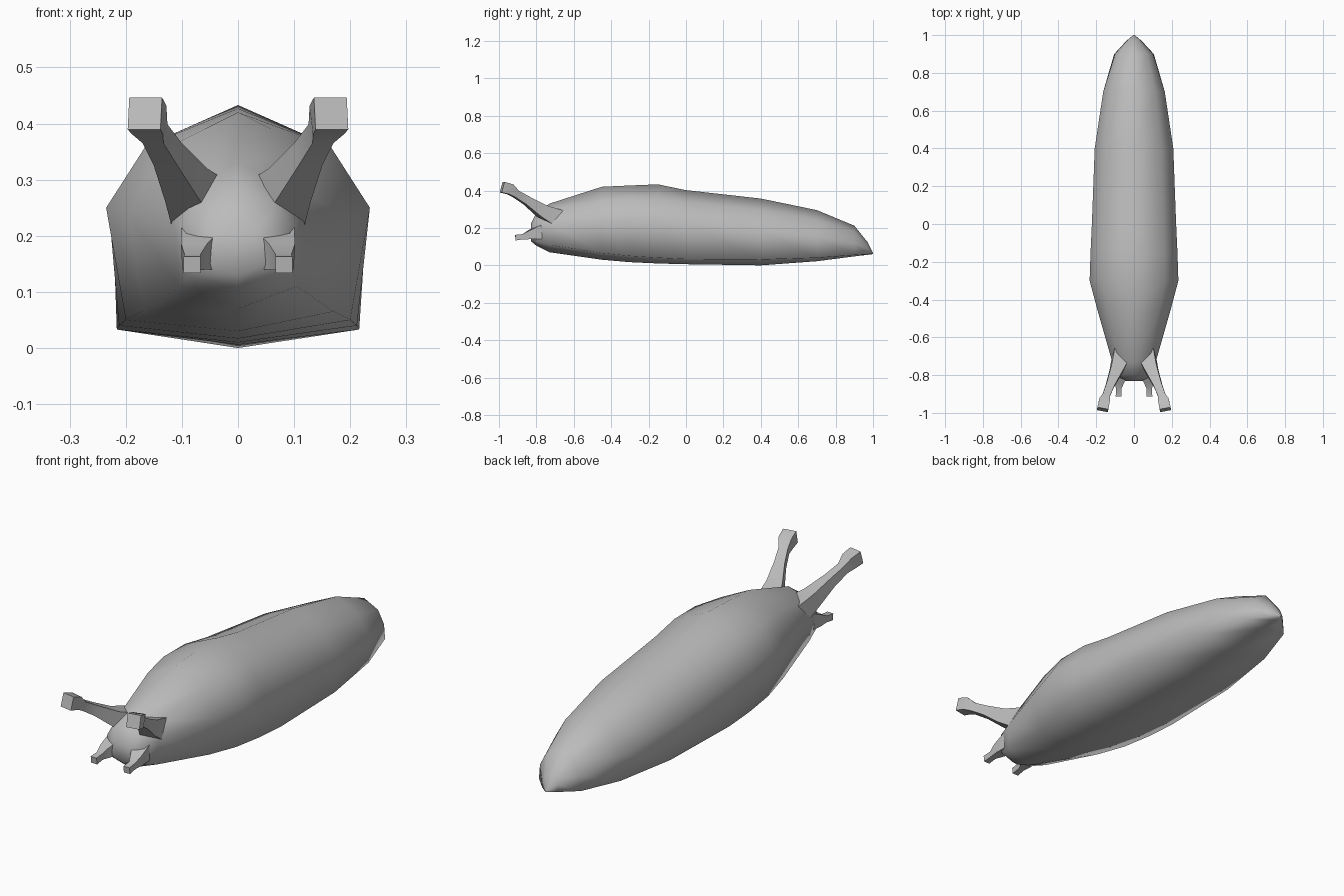
import bpy, bmesh, math
from mathutils import Vector

cube = bpy.data.objects.get("Cube")
if cube:
    bpy.data.objects.remove(cube, do_unlink=True)

skin = bpy.data.materials.new("grey_skin")
skin.use_nodes = True
colour = (0.5, 0.5, 0.5, 1)
skin.diffuse_color = colour
skin.node_tree.nodes["Principled BSDF"].inputs["Base Color"].default_value = colour


def loft(name, rings, smooth_angle):
    """Skin a list of closed rings and cap both ends."""
    bm = bmesh.new()
    loops = [[bm.verts.new(p) for p in ring] for ring in rings]
    for a, b in zip(loops, loops[1:]):
        n = len(a)
        for i in range(n):
            j = (i + 1) % n
            bm.faces.new((a[i], a[j], b[j], b[i]))
    bm.faces.new(loops[0])
    bm.faces.new(loops[-1])
    bmesh.ops.recalc_face_normals(bm, faces=bm.faces)
    mesh = bpy.data.meshes.new(name)
    bm.to_mesh(mesh)
    bm.free()
    mesh.materials.append(skin)
    obj = bpy.data.objects.new(name, mesh)
    bpy.context.collection.objects.link(obj)
    bpy.ops.object.select_all(action='DESELECT')
    obj.select_set(True)
    bpy.context.view_layer.objects.active = obj
    bpy.ops.object.shade_smooth_by_angle(angle=math.radians(smooth_angle))
    return obj


def body_ring(y, top, side_w, side_z, foot_w, foot_z, bottom):
    """Eight-sided section: ridge, shoulders, flanks, foot edges, sole."""
    shoulder = (0.7 * side_w, side_z + 0.62 * (top - side_z))
    half = [shoulder, (side_w, side_z), (foot_w, foot_z)]
    points = [(0, top)] + half + [(0, bottom)] + [(-x, z) for x, z in reversed(half)]
    return [Vector((x, y, z)) for x, z in points]


def stalk(name, path, side):
    """Square tube along a path of (x, y, z, corner radius)."""
    pts = [Vector((side * x, y, z)) for x, y, z, r in path]
    rings = []
    for i, p in enumerate(pts):
        d = (pts[min(i + 1, len(pts) - 1)] - pts[max(i - 1, 0)]).normalized()
        across = d.cross(Vector((0, 0, 1))).normalized()
        up = across.cross(d)
        r = path[i][3]
        angles = [math.radians(45 + 90 * k) for k in range(4)]
        rings.append([p + r * (math.cos(a) * across + math.sin(a) * up) for a in angles])
    return loft(name, rings, 75)


# Body from face to tail: y, top, flank width and height, foot width and height, sole
stations = [
    (-0.83, 0.22, 0.05, 0.18, 0.05, 0.15, 0.13),
    (-0.80, 0.28, 0.093, 0.22, 0.088, 0.13, 0.105),
    (-0.73, 0.33, 0.115, 0.225, 0.105, 0.11, 0.07),
    (-0.45, 0.42, 0.195, 0.24, 0.17, 0.065, 0.03),
    (-0.30, 0.427, 0.235, 0.25, 0.2, 0.05, 0.017),
    (-0.15, 0.433, 0.23, 0.245, 0.212, 0.04, 0.01),
    (0.00, 0.402, 0.223, 0.23, 0.216, 0.033, 0.006),
    (0.40, 0.357, 0.208, 0.19, 0.203, 0.031, 0.0),
    (0.70, 0.295, 0.163, 0.155, 0.163, 0.04, 0.022),
    (0.90, 0.212, 0.1, 0.12, 0.105, 0.055, 0.048),
    (0.97, 0.125, 0.038, 0.09, 0.04, 0.06, 0.056),
    (1.00, 0.066, 0.004, 0.063, 0.004, 0.061, 0.06),
]
loft("body", [body_ring(*s) for s in stations], 100)

# Upper eye stalks and lower feelers, one pair each
eye_path = [
    (0.06, -0.68, 0.245, 0.07),
    (0.092, -0.77, 0.29, 0.048),
    (0.125, -0.85, 0.345, 0.032),
    (0.148, -0.91, 0.382, 0.028),
    (0.158, -0.94, 0.406, 0.04),
    (0.166, -0.983, 0.418, 0.042),
]
feeler_path = [
    (0.06, -0.77, 0.18, 0.055),
    (0.077, -0.835, 0.163, 0.034),
    (0.081, -0.87, 0.153, 0.02),
    (0.082, -0.912, 0.148, 0.021),
]
for label, side in (("left", 1), ("right", -1)):
    stalk(label + "_eye_stalk", eye_path, side)
    stalk(label + "_feeler", feeler_path, side)
